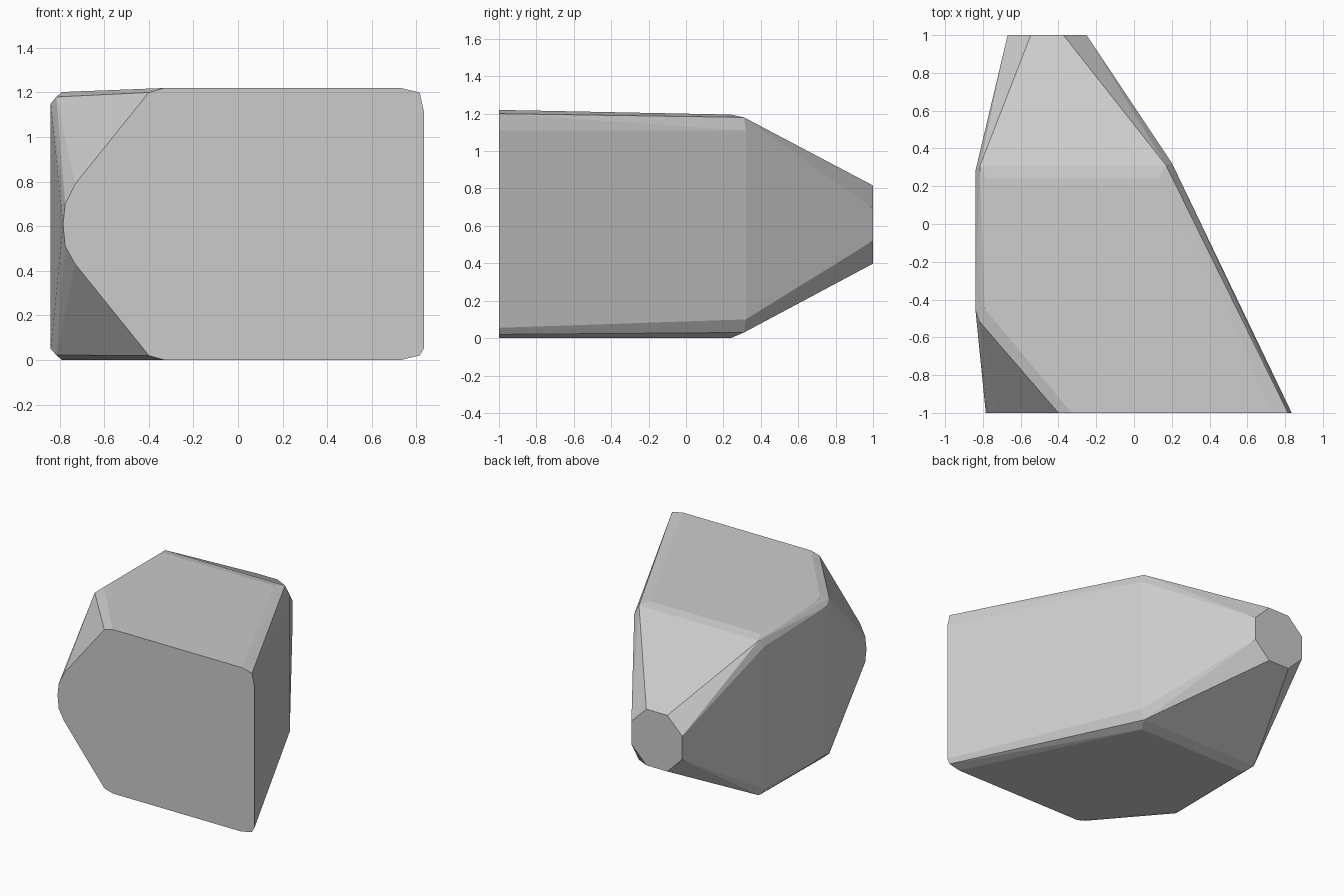
import bpy, bmesh, math

grey = bpy.data.materials.new("light grey")
grey.diffuse_color = (0.6, 0.6, 0.6, 1)

# Front face outline (x, z) at y = -1
front = [(0.73, 1.22), (0.815, 1.2), (0.835, 1.11),
         (0.835, 0.055), (0.815, 0.02), (0.73, 0.0),
         (-0.33, 0.0), (-0.40, 0.02), (-0.73, 0.43), (-0.775, 0.51),
         (-0.785, 0.61), (-0.775, 0.70), (-0.73, 0.79), (-0.40, 1.2), (-0.33, 1.22)]
points = [(x, -1, z) for x, z in front]

# Softened corners of the widest part, upper and lower
points += [(-0.79, -0.45, 1.202), (-0.815, -0.52, 1.18), (-0.84, -0.45, 1.15),
           (-0.79, -0.45, 0.0), (-0.815, -0.52, 0.022), (-0.84, -0.45, 0.05),
           (-0.78, 0.24, 1.195), (-0.815, 0.31, 1.18), (-0.84, 0.28, 1.13),
           (-0.78, 0.24, 0.0), (-0.815, 0.31, 0.03), (-0.84, 0.28, 0.07),
           (0.13, 0.24, 1.195), (0.17, 0.31, 1.18), (0.202, 0.32, 1.11),
           (0.13, 0.24, 0.0), (0.17, 0.31, 0.03), (0.202, 0.32, 0.10)]

# Small eight-sided end at the back
for i in range(8):
    a = math.radians(22.5 + 45 * i)
    points.append((-0.46 + 0.226 * math.cos(a), 1, 0.607 + 0.226 * math.sin(a)))

# Wrap all the points into one closed faceted solid
bm = bmesh.new()
for p in points:
    bm.verts.new(p)
bmesh.ops.convex_hull(bm, input=bm.verts[:])
bmesh.ops.delete(bm, geom=[v for v in bm.verts if not v.link_faces], context='VERTS')
bmesh.ops.dissolve_limit(bm, angle_limit=math.radians(1), verts=bm.verts[:], edges=bm.edges[:])
bmesh.ops.recalc_face_normals(bm, faces=bm.faces[:])

mesh = bpy.data.meshes.new("faceted_block")
bm.to_mesh(mesh)
bm.free()
mesh.materials.append(grey)
block = bpy.data.objects.new("faceted_block", mesh)
bpy.context.collection.objects.link(block)
